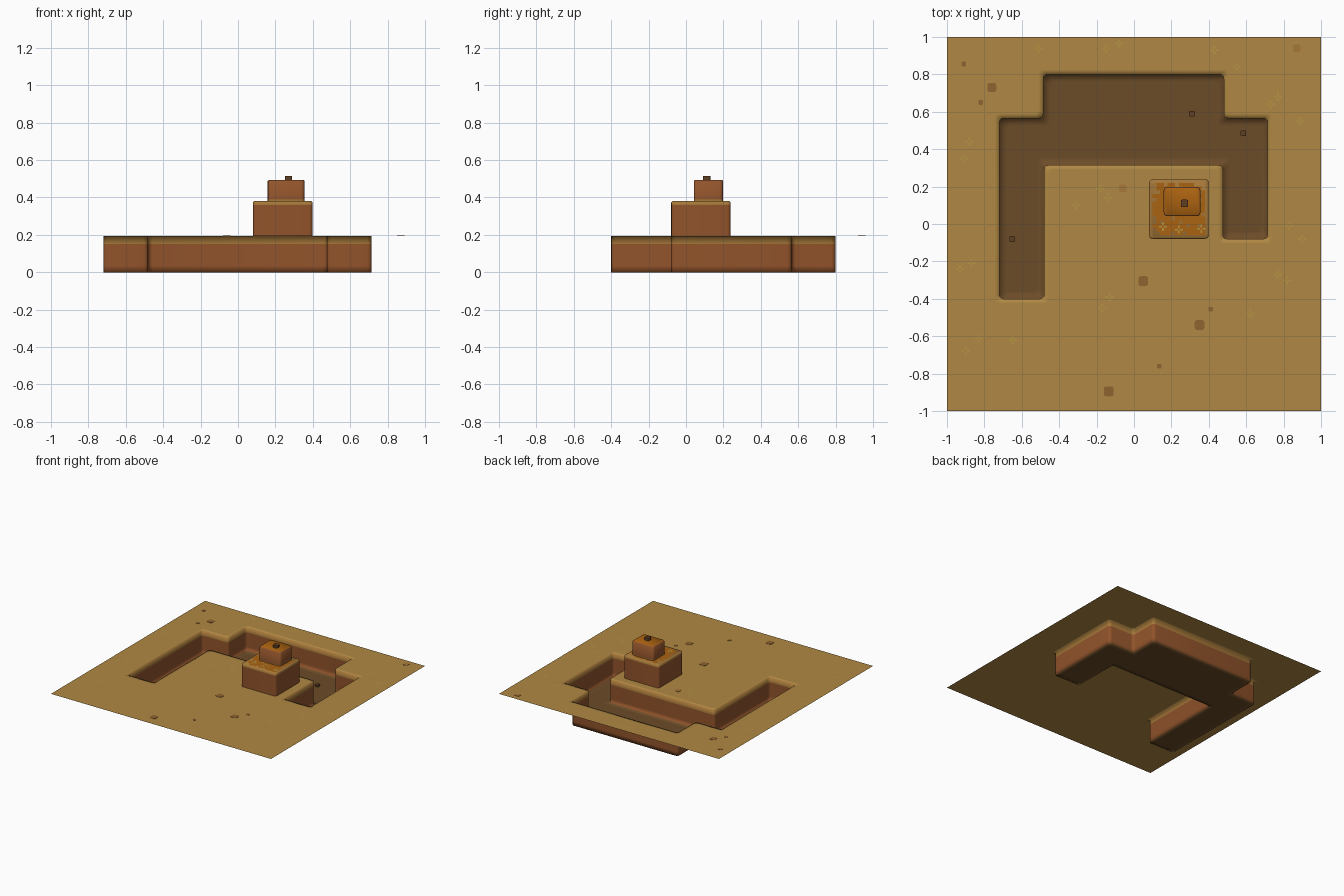
import bpy
import bmesh
import math
import random
from mathutils import Vector

random.seed(4)
cube = bpy.data.objects.get("Cube")
if cube:
    bpy.data.objects.remove(cube, do_unlink=True)

GROUND = 0.193
STEP = 0.38
PEAK = 0.494


def material(name, rgb):
    lin = [(c / 255 / 12.92) if c < 11 else ((c / 255 + 0.055) / 1.055) ** 2.4 for c in rgb]
    mat = bpy.data.materials.new(name)
    mat.use_nodes = True
    mat.diffuse_color = (*lin, 1)
    bsdf = mat.node_tree.nodes["Principled BSDF"]
    bsdf.inputs["Base Color"].default_value = (*lin, 1)
    bsdf.inputs["Roughness"].default_value = 0.9
    return mat


sand = material("sand", (176, 136, 67))
sandy_soil = material("sandy soil", (166, 120, 57))
clay = material("clay", (146, 84, 43))
trench_soil = material("trench soil", (108, 76, 40))
orange = material("orange earth", (170, 98, 16))
stone = material("brown stone", (143, 100, 48))
dark_stone = material("dark stone", (96, 62, 34))
grass = material("dry grass", (180, 150, 66))


def rounded(corners, grow, radius, steps=3):
    """Outline grown outwards, with every corner rounded; anticlockwise."""
    pts = [Vector(c) for c in corners]
    n = len(pts)
    moved = []
    for i, p in enumerate(pts):
        a = (p - pts[i - 1]).normalized()
        b = (pts[(i + 1) % n] - p).normalized()
        moved.append(p + grow * Vector((a.y + b.y, -a.x - b.x)))
    out = []
    for i, p in enumerate(moved):
        a = p + (moved[i - 1] - p).normalized() * radius
        b = p + (moved[(i + 1) % n] - p).normalized() * radius
        for k in range(steps + 1):
            t = k / steps
            out.append(a * (1 - t) ** 2 + p * 2 * t * (1 - t) + b * t * t)
    return out


def box_outline(x, y, w, d):
    return [(x - w / 2, y - d / 2), (x + w / 2, y - d / 2),
            (x + w / 2, y + d / 2), (x - w / 2, y + d / 2)]


def loft(bm, corners, profile, radius, cap):
    """Bridge outlines; profile rows are (grow, z, material of band to next row)."""
    loops = [[bm.verts.new((p.x, p.y, z)) for p in rounded(corners, g, radius)]
             for g, z, _ in profile]
    for a, b, row in zip(loops, loops[1:], profile):
        for i in range(len(a)):
            j = (i + 1) % len(a)
            bm.faces.new((a[i], a[j], b[j], b[i])).material_index = row[2]
    bm.faces.new(loops[-1]).material_index = cap
    return loops


def finish(name, bm, mats, smooth=None):
    mesh = bpy.data.meshes.new(name)
    bm.to_mesh(mesh)
    bm.free()
    for m in mats:
        mesh.materials.append(m)
    obj = bpy.data.objects.new(name, mesh)
    bpy.context.collection.objects.link(obj)
    if smooth:
        bpy.ops.object.select_all(action="DESELECT")
        obj.select_set(True)
        bpy.context.view_layer.objects.active = obj
        bpy.ops.object.shade_smooth_by_angle(angle=math.radians(smooth))
    return obj


def quad(bm, x, y, z, w, d):
    return bm.faces.new([bm.verts.new((*c, z)) for c in box_outline(x, y, w, d)])


# Ground sheet with the sunken trench hanging below it
half = [(-0.72, -0.4), (-0.48, -0.4), (-0.48, 0.315), (0.475, 0.315), (0.475, -0.08),
        (0.715, -0.08), (0.715, 0.565), (0.48, 0.565), (0.48, 0.8),
        (-0.485, 0.8), (-0.485, 0.565), (-0.72, 0.565)]
bm = bmesh.new()
rim = loft(bm, half, [(0.025, GROUND, 0), (0, GROUND, 1), (0, 0.15, 2),
                      (0, 0.035, 2), (0, 0, 3), (-0.04, 0, 3)], 0.025, 3)[0]
square = [bm.verts.new((x, y, GROUND)) for x, y in box_outline(0, 0, 2, 2)]
edges = [bm.edges.new((square[i - 1], square[i])) for i in range(4)]
edges += [bm.edges.get((rim[i - 1], rim[i])) for i in range(len(rim))]
new = bmesh.ops.triangle_fill(bm, edges=edges, use_beauty=True, normal=(0, 0, 1))
for f in new["geom"]:
    if isinstance(f, bmesh.types.BMFace):
        f.normal_update()
        if f.normal.z < 0:
            f.normal_flip()
finish("ground_and_trench", bm, [sand, sandy_soil, clay, trench_soil], 100)

# Two stacked earth blocks
bm = bmesh.new()
loft(bm, box_outline(0.24, 0.08, 0.318, 0.318),
     [(0, GROUND, 0), (0, STEP - 0.02, 1), (0, STEP - 0.006, 1),
      (-0.006, STEP, 1)], 0.02, 1)
finish("lower_block", bm, [clay, sandy_soil], 50)

bm = bmesh.new()
loft(bm, box_outline(0.257, 0.12, 0.196, 0.156),
     [(0, STEP, 1), (0, STEP + 0.008, 0), (0, PEAK - 0.005, 0),
      (-0.005, PEAK, 2)], 0.02, 2)
finish("upper_block", bm, [clay, sandy_soil, orange], 50)

# Mottled earth on the lower block, patchy towards its edge
bm = bmesh.new()
cells = 14
size = 0.28 / cells
for i in range(cells):
    for j in range(cells):
        edge = min(i, j, cells - 1 - i, cells - 1 - j)
        if random.random() > (0.3 if edge == 0 else 0.1):
            quad(bm, 0.1 + (i + 0.5) * size, -0.06 + (j + 0.5) * size, STEP + 0.001, size, size)
finish("mottled_earth", bm, [orange])

# Flat stones set in the ground
bm = bmesh.new()
for x, y, s in [(-0.76, 0.73, 0.048), (-0.91, 0.855, 0.025), (-0.82, 0.65, 0.025),
                (0.05, -0.305, 0.052), (0.35, -0.54, 0.052), (0.41, -0.455, 0.025),
                (0.135, -0.76, 0.025), (-0.135, -0.895, 0.052)]:
    loft(bm, box_outline(x, y, s, s), [(0, GROUND, 0), (0, GROUND + 0.002, 0)], s / 4, 0)
finish("ground_stones", bm, [stone])

# Faint raised flakes of soil
bm = bmesh.new()
for x, y in [(0.87, 0.94), (-0.06, 0.19)]:
    loft(bm, box_outline(x, y, 0.04, 0.04),
         [(0, GROUND + 0.002, 0), (0, GROUND + 0.004, 0)], 0.01, 0)
finish("soil_flakes", bm, [sandy_soil])

# Small dark pebbles on the trench floor and on the peak
bm = bmesh.new()
for x, y, z, s in [(0.31, 0.59, 0, 0.03), (0.585, 0.485, 0, 0.03),
                   (-0.65, -0.08, 0, 0.03), (0.27, 0.11, PEAK, 0.04)]:
    loft(bm, box_outline(x, y, s, s), [(0, z, 0), (0, z + s / 2, 0)], s / 5, 0)
finish("pebbles", bm, [dark_stone])

# Dry grass tufts: four short bars around an open centre
tufts = [(-0.51, 0.94), (-0.15, 0.94), (-0.08, 0.965), (0.43, 0.93), (0.55, 0.84),
         (0.77, 0.68), (0.73, 0.64), (0.89, 0.55), (-0.88, 0.44), (-0.91, 0.35),
         (-0.18, 0.19), (-0.14, 0.14), (-0.31, 0.1), (0.83, -0.01), (0.9, -0.08),
         (-0.87, -0.21), (-0.93, -0.24), (0.77, -0.27), (0.82, -0.3), (-0.13, -0.39),
         (-0.17, -0.45), (0.62, -0.48), (-0.83, -0.61), (-0.65, -0.62), (-0.9, -0.68)]
block_tufts = [(0.155, -0.015), (0.24, -0.03), (0.36, -0.025)]
bm = bmesh.new()
for spots, z in ((tufts, GROUND), (block_tufts, STEP)):
    for x, y in spots:
        for s in (-1, 1):
            quad(bm, x + s * 0.014, y, z + 0.002, 0.016, 0.009)
            quad(bm, x, y + s * 0.014, z + 0.002, 0.009, 0.016)
finish("grass_tufts", bm, [grass])
